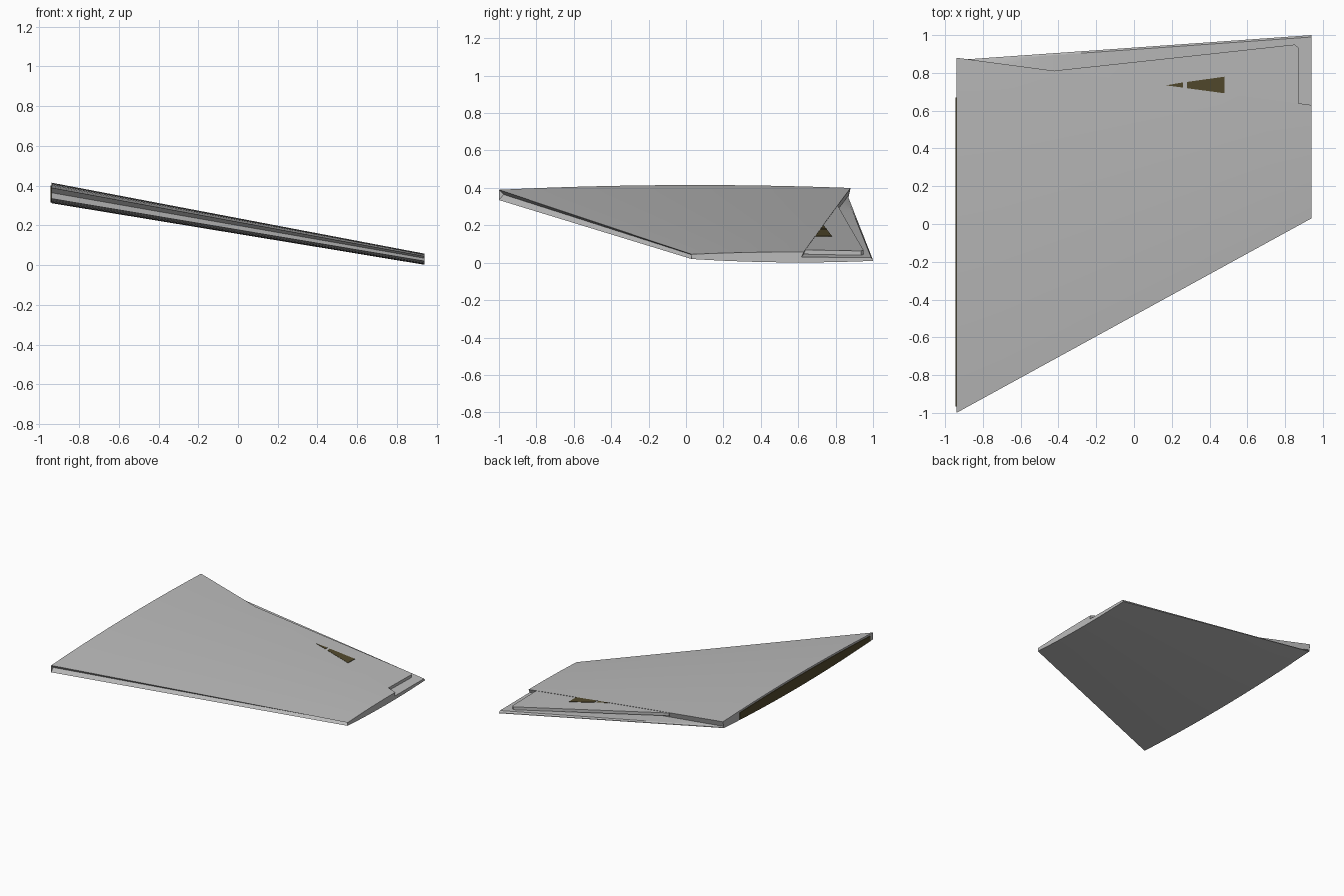
import bpy, bmesh

if "Cube" in bpy.data.objects:
    bpy.data.objects.remove(bpy.data.objects["Cube"])

HALF = 0.94           # half span in x
STEPS = 14            # chord samples


def material(name, rgb):
    m = bpy.data.materials.new(name)
    m.diffuse_color = (*rgb, 1)
    m.use_nodes = True
    m.node_tree.nodes["Principled BSDF"].inputs["Base Color"].default_value = m.diffuse_color
    return m


GREY = material("panel grey", (0.50, 0.50, 0.50))
OLIVE = material("dark olive", (0.085, 0.068, 0.026))


def mix(a, b, x):
    """Linear blend from the tall end (x = -HALF) to the low end (x = HALF)."""
    return a + (b - a) * (x + HALF) / (2 * HALF)


def front_y(x):
    return mix(-1.0, 0.03, x)


def hinge_y(x):
    return mix(0.88, 0.63, x)


def back_y(x):
    return mix(0.868, 1.0, x)


def surface(x, y, tip, root):
    """Cambered surface; tip and root hold (front z, back z, bulge)."""
    t = (y - front_y(x)) / (back_y(x) - front_y(x))
    f, b, c = (mix(tip[i], root[i], x) for i in range(3))
    return f + (b - f) * t + c * 4 * t * (1 - t)


def top_z(x, y):
    return surface(x, y, (0.39, 0.40, 0.020), (0.045, 0.050, 0.010))


def bottom_z(x, y):
    return surface(x, y, (0.335, 0.345, -0.028), (0.02, 0.010, -0.013))


def finish(name, bm, mat):
    bmesh.ops.recalc_face_normals(bm, faces=bm.faces[:])
    me = bpy.data.meshes.new(name)
    bm.to_mesh(me)
    bm.free()
    me.materials.append(mat)
    ob = bpy.data.objects.new(name, me)
    bpy.context.collection.objects.link(ob)
    bpy.context.view_layer.objects.active = ob
    ob.select_set(True)
    bpy.ops.object.shade_smooth_by_angle(angle=0.4)
    ob.select_set(False)
    return ob


def loft(name, rings, mat):
    """Skin between equal-length rings and cap both ends."""
    bm = bmesh.new()
    rows = [[bm.verts.new(p) for p in r] for r in rings]
    n = len(rows[0])
    for a, b in zip(rows, rows[1:]):
        for i in range(n):
            j = (i + 1) % n
            bm.faces.new((a[i], a[j], b[j], b[i]))
    caps = [bm.faces.new(rows[0]), bm.faces.new(rows[-1])]
    bmesh.ops.triangulate(bm, faces=caps)
    return finish(name, bm, mat)


def wing_section(x):
    """Cross-section: top skin, hinge wall, lower ledge, bottom, front notch."""
    f, h, b = front_y(x), hinge_y(x), back_y(x)
    ring = []
    for i in range(STEPS + 1):
        y = f + (h - f) * i / STEPS
        ring.append((x, y, top_z(x, y)))
    # hinge wall, ledge and bevelled back lip
    ring.append((x, h - 0.012, mix(0.358, 0.030, x)))
    ring.append((x, b - 0.010, mix(0.354, 0.028, x)))
    ring.append((x, b, mix(0.350, 0.014, x)))
    for i in range(STEPS + 1):
        y = b + (f - b) * i / STEPS
        ring.append((x, y, bottom_z(x, y)))
    # v notch along the slanted front edge
    ring.append((x, f + 0.025, (top_z(x, f) + bottom_z(x, f)) / 2 + 0.002))
    return ring


loft("wing_panel", [wing_section(-HALF + 2 * HALF * i / 8) for i in range(9)], GREY)


def slab(name, outline, low, high, mat):
    """Plate over a plan outline, with heights given by functions."""
    return loft(name, [[(x, y, low(x, y)) for x, y in outline],
                       [(x, y, high(x, y)) for x, y in outline]], mat)


# raised flap behind the hinge line
slab("rear_flap",
     [(-0.42, 0.80), (-0.42, 0.812), (0.2, 0.879), (0.85, 0.95),
      (0.87, 0.935), (0.87, 0.63), (0.2, 0.715)],
     lambda x, y: top_z(x, y) - 0.025,
     lambda x, y: top_z(x, y) - 0.002, GREY)

# dark wedges on the flap
for i, outline in enumerate([
        [(0.17, 0.734), (0.26, 0.75), (0.26, 0.722)],
        [(0.28, 0.752), (0.48, 0.78), (0.48, 0.692), (0.28, 0.719)]]):
    slab("flap_wedge_%d" % (i + 1), outline,
         lambda x, y: top_z(x, y) - 0.004,
         lambda x, y: top_z(x, y) + 0.001, OLIVE)


# dark rib plate on the tall end
def rib_ring(x):
    ys = [-0.965 + (0.67 + 0.965) * i / STEPS for i in range(STEPS + 1)]
    upper = [(x, y, top_z(-HALF, y) - 0.014) for y in ys]
    lower = [(x, y, bottom_z(-HALF, y) + 0.003) for y in reversed(ys)]
    return upper + lower


loft("end_rib", [rib_ring(-HALF - 0.004), rib_ring(-HALF + 0.003)], OLIVE)
